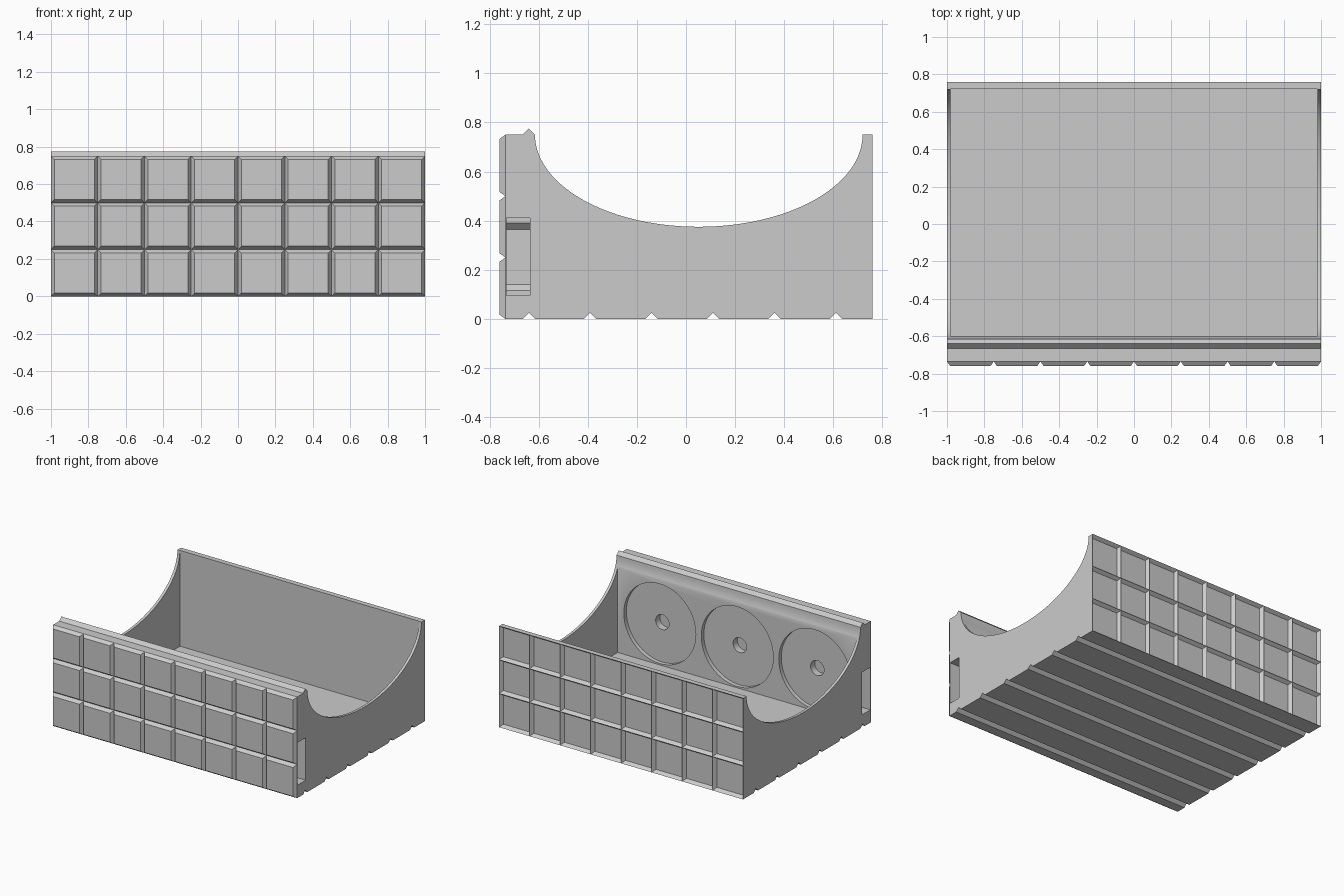
import bpy, bmesh, math
from mathutils import Vector, Matrix

if "Cube" in bpy.data.objects:
    bpy.data.objects.remove(bpy.data.objects["Cube"], do_unlink=True)

TILE = 0.25          # tile pitch
BEVEL = 0.025        # tile, ridge and groove depth
FRONT, BACK, TOP = -0.735, 0.76, 0.75

grey = bpy.data.materials.new("plain_grey")
grey.use_nodes = True
grey.diffuse_color = (0.6, 0.6, 0.6, 1)
grey.node_tree.nodes["Principled BSDF"].inputs["Base Color"].default_value = (0.6, 0.6, 0.6, 1)


def finish(name, bm):
    bmesh.ops.recalc_face_normals(bm, faces=bm.faces[:])
    mesh = bpy.data.meshes.new(name)
    bm.to_mesh(mesh)
    bm.free()
    mesh.materials.append(grey)
    obj = bpy.data.objects.new(name, mesh)
    bpy.context.collection.objects.link(obj)
    return obj


def prism(points, offset):
    """Closed solid swept from a flat outline."""
    bm = bmesh.new()
    face = bm.faces.new([bm.verts.new(p) for p in points])
    swept = bmesh.ops.extrude_face_region(bm, geom=[face])["geom"]
    bmesh.ops.translate(bm, vec=offset, verts=[v for v in swept if isinstance(v, bmesh.types.BMVert)])
    bmesh.ops.recalc_face_normals(bm, faces=bm.faces[:])
    return bm


def cut(body, cutter):
    cutter.hide_render = True
    mod = body.modifiers.new("cut", "BOOLEAN")
    mod.operation, mod.solver, mod.object = "DIFFERENCE", "EXACT", cutter
    bpy.context.view_layer.objects.active = body
    bpy.ops.object.modifier_apply(modifier=mod.name)
    bpy.data.objects.remove(cutter, do_unlink=True)


def cylinder(name, x, y, z, radius, depth):
    bm = bmesh.new()
    bmesh.ops.create_cone(bm, cap_ends=True, segments=64, radius1=radius, radius2=radius, depth=depth,
                          matrix=Matrix.Translation((x, y, z)) @ Matrix.Rotation(math.pi / 2, 4, "X"))
    return finish(name, bm)


# Side outline: grooved base, back wall, elliptical saddle, locking ridge
outline = [(FRONT, 0)]
for i in range(6):
    y = -0.64 + i * TILE
    outline += [(y - BEVEL, 0), (y, BEVEL), (y + BEVEL, 0)]
outline += [(BACK, 0), (BACK, TOP)]
steps = 48
for i in range(steps + 1):
    a = math.pi * i / steps
    outline.append((0.052 + 0.667 * math.cos(a), TOP - 0.375 * math.sin(a)))
outline += [(-0.64, TOP + BEVEL), (-0.64 - BEVEL, TOP), (FRONT, TOP)]
bm = prism([(-1, y, z) for y, z in outline], Vector((2, 0, 0)))


# Raised tiles on the front, matching sunken tiles on the back
def on_plane(y):
    return [f for f in bm.faces if all(abs(v.co.y - y) < 1e-4 for v in f.verts)]


for y, depth in ((FRONT, BEVEL), (BACK, -BEVEL)):
    planes = [((-1 + i * TILE, 0, 0), (1, 0, 0)) for i in range(1, 8)]
    planes += [((0, 0, k * TILE), (0, 0, 1)) for k in (1, 2)]
    for co, normal in planes:
        faces = on_plane(y)
        edges = list({e for f in faces for e in f.edges})
        verts = list({v for f in faces for v in f.verts})
        bmesh.ops.bisect_plane(bm, geom=verts + edges + faces, plane_co=co, plane_no=normal)
    bmesh.ops.inset_individual(bm, faces=on_plane(y), thickness=BEVEL, depth=depth)
body = finish("tray_body", bm)

# Hollow interior
cavity = [(-0.98, -0.6, 0.04), (0.98, -0.6, 0.04), (0.98, 0.721, 0.04), (-0.98, 0.721, 0.04)]
cut(body, finish("cavity_cutter", prism(cavity, Vector((0, 0, 1)))))

# Round seats with centre holes inside the front wall
for x in (-0.635, 0, 0.635):
    cut(body, cylinder("seat_cutter", x, -0.6, 0.345, 0.295, 0.06))
    cut(body, cylinder("hole_cutter", x, -0.6, 0.345, 0.055, 0.16))

# Stepped slots in both ends of the front wall
for s in (-1, 1):
    slot = [(1.1, 0.095), (0.91, 0.095), (0.91, 0.115), (0.885, 0.14),
            (0.885, 0.365), (0.91, 0.39), (0.91, 0.41), (1.1, 0.41)]
    cut(body, finish("slot_cutter", prism([(s * x, -0.73, z) for x, z in slot], Vector((0, 0.095, 0)))))

# Smooth the saddle and round seats, keeping the edges crisp
bpy.ops.object.select_all(action="DESELECT")
body.select_set(True)
bpy.context.view_layer.objects.active = body
bpy.ops.object.shade_smooth_by_angle(angle=math.radians(25))
